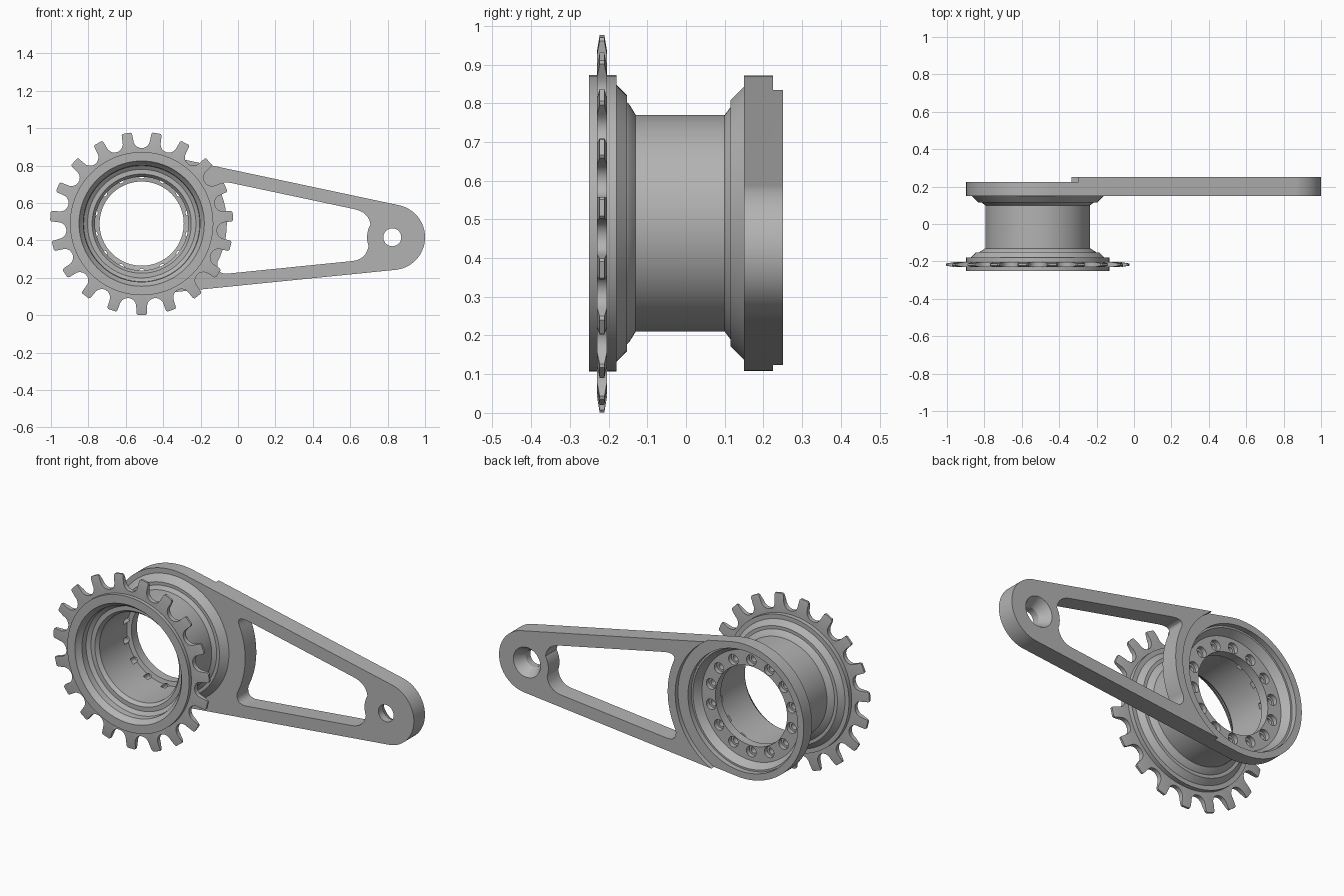
import bpy, bmesh
from math import sin, cos, pi, radians, atan2, asin, hypot

cube = bpy.data.objects.get("Cube")
if cube:
    bpy.data.objects.remove(cube)

HUB, HUB_R = (-0.515, 0.49), 0.382
TIP, TIP_R = (0.825, 0.417), 0.175
TEETH, SCREWS = 19, 14

metal = bpy.data.materials.new("grey metal")
metal.use_nodes = True
metal.diffuse_color = (0.45, 0.45, 0.45, 1)
metal.node_tree.nodes["Principled BSDF"].inputs["Base Color"].default_value = (0.45, 0.45, 0.45, 1)


def finish(name, bm):
    bmesh.ops.remove_doubles(bm, verts=bm.verts, dist=1e-5)
    bmesh.ops.recalc_face_normals(bm, faces=bm.faces)
    mesh = bpy.data.meshes.new(name)
    bm.to_mesh(mesh)
    bm.free()
    mesh.materials.append(metal)
    ob = bpy.data.objects.new(name, mesh)
    bpy.context.collection.objects.link(ob)
    return ob


def lathe(bm, profile, centre, n=96):
    """Spin a closed (radius, y) profile about an axis along y."""
    rings = []
    for i in range(n):
        a = 2 * pi * i / n
        rings.append([bm.verts.new((centre[0] + r * cos(a), y, centre[1] + r * sin(a)))
                      for r, y in profile])
    m = len(profile)
    for i in range(n):
        p, q = rings[i], rings[(i + 1) % n]
        for j in range(m):
            k = (j + 1) % m
            if profile[j][0] or profile[k][0]:
                bm.faces.new((p[j], p[k], q[k], q[j]))


def plug(bm, radius, y0, y1, centre, n=96):
    lathe(bm, [(0, y0), (radius, y0), (radius, y1), (0, y1)], centre, n)


def prism(bm, points, y0, y1):
    """Extrude an (x, z) outline along y."""
    a = [bm.verts.new((x, y0, z)) for x, z in points]
    b = [bm.verts.new((x, y1, z)) for x, z in points]
    bm.faces.new(a)
    bm.faces.new(b[::-1])
    for i in range(len(a)):
        k = (i + 1) % len(a)
        bm.faces.new((a[i], a[k], b[k], b[i]))


def arc(c, r, a0, a1, n):
    return [(c[0] + r * cos(a0 + (a1 - a0) * i / n),
             c[1] + r * sin(a0 + (a1 - a0) * i / n)) for i in range(n + 1)]


def corner(a, b, c, n=8):
    """Rounded corner from a to c, pulled towards b."""
    return [tuple((1 - t) ** 2 * a[k] + 2 * t * (1 - t) * b[k] + t * t * c[k] for k in (0, 1))
            for t in (i / n for i in range(1, n))]


def cut(ob, *cutters):
    bpy.context.view_layer.objects.active = ob
    for c in cutters:
        c.hide_render = True
        mod = ob.modifiers.new("cut", 'BOOLEAN')
        mod.operation, mod.solver, mod.object = 'DIFFERENCE', 'EXACT', c
        bpy.ops.object.modifier_apply(modifier=mod.name)
        bpy.data.objects.remove(c)


def smooth(ob):
    bpy.ops.object.select_all(action='DESELECT')
    ob.select_set(True)
    bpy.context.view_layer.objects.active = ob
    bpy.ops.object.shade_smooth_by_angle(angle=radians(25))


# Arm: two circles joined by their outer tangents
dx, dz = TIP[0] - HUB[0], TIP[1] - HUB[1]
axis, lean = atan2(dz, dx), asin((HUB_R - TIP_R) / hypot(dx, dz))
top, low = axis + pi / 2 - lean, axis - pi / 2 + lean
bm = bmesh.new()
prism(bm, arc(HUB, HUB_R, top, low + 2 * pi, 64) + arc(TIP, TIP_R, low, top, 40), 0.15, 0.25)
arm = finish("arm", bm)


# Arm window, inset from the tangent edges, with rounded corners
def edge(x, a):
    return (x, HUB[1] + (HUB_R - 0.07 - cos(a) * (x - HUB[0])) / sin(a))


left = arc(HUB, 0.455, radians(-27), radians(24), 20)
right = arc(TIP, 0.135, radians(150), radians(200), 14)
outline = (left + corner(left[-1], edge(-0.115, top), edge(-0.03, top))
           + [edge(-0.03, top), edge(0.62, top)]
           + corner(edge(0.62, top), edge(0.70, top), right[0])
           + right + corner(right[-1], edge(0.685, low), edge(0.61, low))
           + [edge(0.61, low), edge(-0.05, low)]
           + corner(edge(-0.05, low), edge(-0.12, low), left[0]))
bm = bmesh.new()
prism(bm, outline, 0.1, 0.3)
window = finish("window_cutter", bm)

# Hub bore, lowered hub rim and countersunk end hole
bm = bmesh.new()
plug(bm, 0.345, 0.1, 0.3, HUB)
bore = finish("bore_cutter", bm)
bm = bmesh.new()
plug(bm, 0.408, 0.225, 0.3, HUB)
rim = finish("rim_cutter", bm)
bm = bmesh.new()
lathe(bm, [(0, 0.1), (0.048, 0.1), (0.048, 0.19), (0.085, 0.25), (0.085, 0.3), (0, 0.3)], TIP, 40)
end_hole = finish("end_hole_cutter", bm)
cut(arm, window, rim, bore, end_hole)
smooth(arm)

# Spool: hollow turned barrel with front flange and rear seat
bm = bmesh.new()
lathe(bm, [(0.335, -0.25), (0.383, -0.25), (0.383, -0.18), (0.358, -0.18), (0.33, -0.152),
           (0.312, -0.152), (0.308, -0.147), (0.28, -0.13), (0.28, 0.1), (0.3, 0.115),
           (0.318, 0.115), (0.353, 0.15), (0.353, 0.195), (0.335, 0.195), (0.31, 0.15),
           (0.225, 0.15), (0.225, 0.1), (0.25, 0.095), (0.25, -0.15), (0.265, -0.17),
           (0.29, -0.17), (0.31, -0.185), (0.312, -0.22), (0.33, -0.24)], HUB)
spool = finish("spool", bm)

# Ring of stepped screw holes in the rear seat
bm = bmesh.new()
for i in range(SCREWS):
    a = 2 * pi * (i + 0.5) / SCREWS
    lathe(bm, [(0, 0.06), (0.018, 0.06), (0.018, 0.125), (0.03, 0.125), (0.03, 0.2), (0, 0.2)],
          (HUB[0] + 0.259 * cos(a), HUB[1] + 0.259 * sin(a)), 20)
cut(spool, finish("screw_cutter", bm))
smooth(spool)

# Sprocket: scooped valleys and teeth that thin towards the tips
polar = []
for i in range(TEETH):
    mid = -pi / 2 + 2 * pi * (i + 0.5) / TEETH
    for u, v in arc((0.449, 0), 0.045, radians(-95), radians(-265), 10):
        polar.append((hypot(u, v), mid + atan2(v, u)))
    for da, r in ((-0.058, 0.483), (-0.044, 0.49), (0.044, 0.49), (0.058, 0.483)):
        polar.append((r, mid + pi / TEETH + da))
bm = bmesh.new()
loops = []
for side in (-1, 1):
    for limit, half in ((0.37, 0.0125), (0.45, 0.0125), (0.5, 0.006)):
        ring = []
        for r, a in polar:
            rr = min(r, limit)
            y = -0.217 + side * (0.0125 if rr < 0.451 else half)
            ring.append(bm.verts.new((HUB[0] + rr * cos(a), y, HUB[1] + rr * sin(a))))
        loops.append(ring)
for p, q in ((0, 1), (1, 2), (2, 5), (5, 4), (4, 3), (3, 0)):
    for i in range(len(polar)):
        k = (i + 1) % len(polar)
        bm.faces.new((loops[p][i], loops[p][k], loops[q][k], loops[q][i]))
sprocket = finish("sprocket", bm)
smooth(sprocket)
